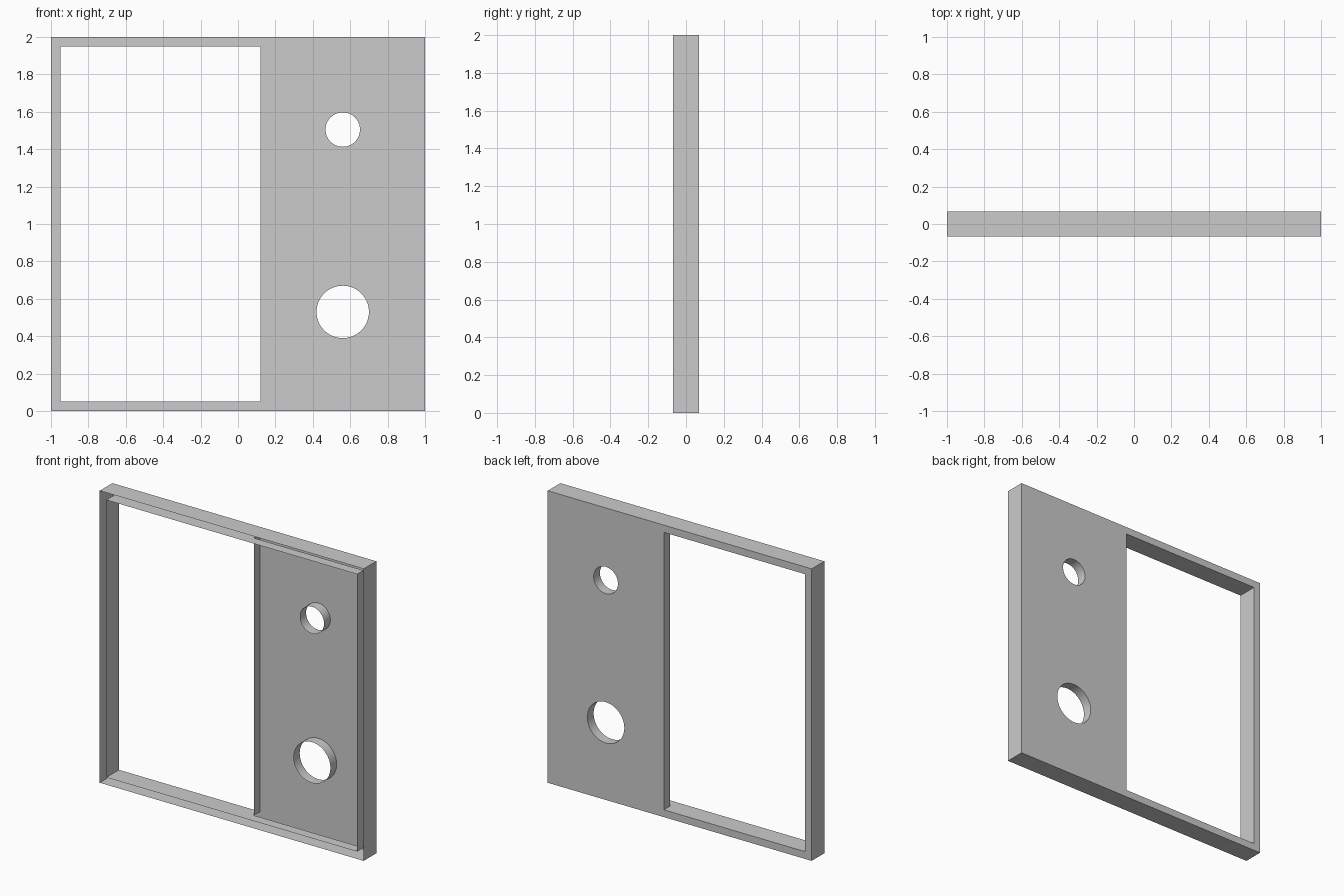
import bpy, bmesh, math

cube = bpy.data.objects.get("Cube")
if cube:
    bpy.data.objects.remove(cube, do_unlink=True)

FRONT, MID, BACK = -0.068, 0.0, 0.068   # depth of frame front, panel front, rear plane
RIM = 0.05                              # frame bar width
DIVIDE = 0.12                           # where the opening ends and the panel starts

grey = bpy.data.materials.new("plain grey")
grey.use_nodes = True
colour = (0.6, 0.6, 0.6, 1)
grey.diffuse_color = colour
grey.node_tree.nodes["Principled BSDF"].inputs["Base Color"].default_value = colour


def add_object(name, bm):
    bmesh.ops.remove_doubles(bm, verts=bm.verts, dist=0.0001)
    mesh = bpy.data.meshes.new(name)
    bm.to_mesh(mesh)
    bm.free()
    mesh.materials.append(grey)
    obj = bpy.data.objects.new(name, mesh)
    bpy.context.collection.objects.link(obj)
    return obj


def rectangle(x0, x1, z0, z1):
    return [(x0, z0), (x1, z0), (x1, z1), (x0, z1)]


def circle(x, z, radius, sides=64):
    angles = [2 * math.pi * i / sides for i in range(sides)]
    return [(x + radius * math.cos(a), z + radius * math.sin(a)) for a in angles]


def walls(name, points, y0, y1, closed=True, inward=False):
    """Sweep an outline through the depth as a thin-skinned wall."""
    bm = bmesh.new()
    near = [bm.verts.new((x, y0, z)) for x, z in points]
    far = [bm.verts.new((x, y1, z)) for x, z in points]
    for i in range(len(points) if closed else len(points) - 1):
        j = (i + 1) % len(points)
        quad = (near[i], near[j], far[j], far[i])
        bm.faces.new(quad[::-1] if inward else quad)
    return add_object(name, bm)


outer = rectangle(-1, 1, 0, 2)
opening = rectangle(-1 + RIM, DIVIDE, RIM, 2 - RIM)
holes = {"upper_hole": circle(0.56, 1.505, 0.092),
         "lower_hole": circle(0.56, 0.53, 0.14)}

# Rear plate with the large opening and both round holes
bm = bmesh.new()
for outline in [outer, opening, *holes.values()]:
    verts = [bm.verts.new((x, BACK, z)) for x, z in outline]
    for a, b in zip(verts, verts[1:] + verts[:1]):
        bm.edges.new((a, b))
bmesh.ops.triangle_fill(bm, edges=bm.edges, use_beauty=True, normal=(0, 1, 0))
for face in bm.faces:
    if face.normal.y < 0:
        face.normal_flip()
add_object("rear_plate", bm)

# Outer casing and the inner lining, which is shallower around the panel
walls("outer_casing", outer, FRONT, BACK)
low_left, low_right, top_right, top_left = opening
walls("opening_lining", [top_right, top_left, low_left, low_right],
      FRONT, BACK, closed=False, inward=True)
walls("panel_surround",
      [low_right, (1 - RIM, RIM), (1 - RIM, 2 - RIM), top_right],
      FRONT, MID, closed=False, inward=True)
walls("panel_edge", [low_right, top_right], MID, BACK, closed=False, inward=True)

# Round hole sleeves
for name, outline in holes.items():
    sleeve = walls(name + "_sleeve", outline, MID, BACK, inward=True)
    for poly in sleeve.data.polygons:
        poly.use_smooth = True
